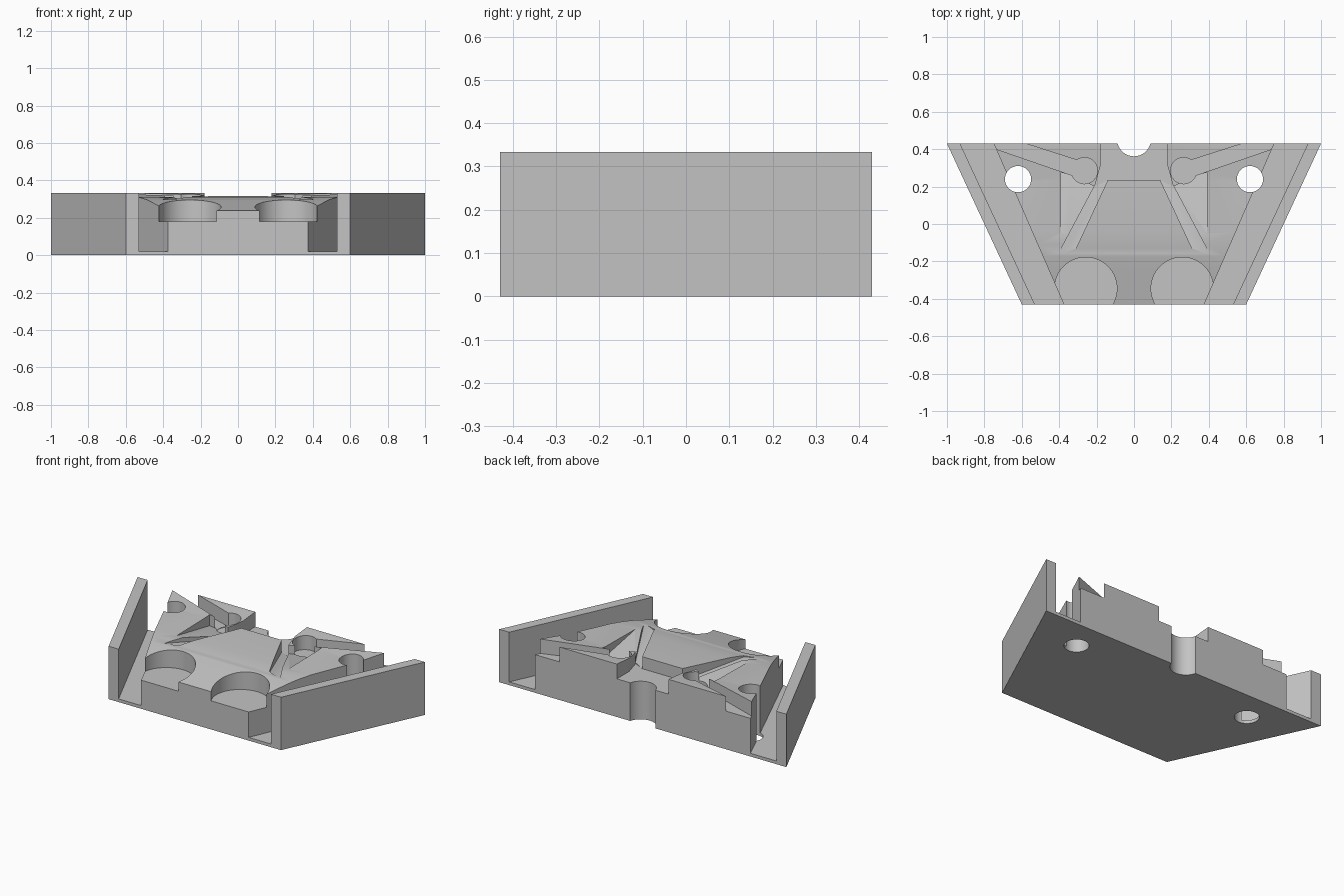
import bpy, bmesh, math

if "Cube" in bpy.data.objects:
    bpy.data.objects.remove(bpy.data.objects["Cube"])

H = 0.333      # overall height
HY = 0.43      # half depth
FLOOR = 0.02   # channel floor
GROOVE = 0.24  # groove floor

grey = bpy.data.materials.new("plain_grey")
grey.use_nodes = True
grey.diffuse_color = (0.55, 0.55, 0.55, 1)
grey.node_tree.nodes["Principled BSDF"].inputs["Base Color"].default_value = (0.55, 0.55, 0.55, 1)


def add_object(name, bm):
    bmesh.ops.recalc_face_normals(bm, faces=bm.faces)
    me = bpy.data.meshes.new(name)
    bm.to_mesh(me)
    bm.free()
    me.materials.append(grey)
    ob = bpy.data.objects.new(name, me)
    bpy.context.collection.objects.link(ob)
    return ob


def prism(name, pts, bottom, top):
    """Upright prism; bottom is a height or a linear function of y."""
    low = bottom if callable(bottom) else (lambda y: bottom)
    bm = bmesh.new()
    a = [bm.verts.new((x, y, low(y))) for x, y in pts]
    b = [bm.verts.new((x, y, top)) for x, y in pts]
    n = len(pts)
    bm.faces.new(a[::-1])
    bm.faces.new(b)
    for i in range(n):
        j = (i + 1) % n
        bm.faces.new((a[i], a[j], b[j], b[i]))
    return add_object(name, bm)


def disc(cx, cy, r, n=64):
    return [(cx + r * math.cos(2 * math.pi * i / n),
             cy + r * math.sin(2 * math.pi * i / n)) for i in range(n)]


# Trapezoid block
block = prism("wedge_block", [(-1, HY), (-0.6, -HY), (0.6, -HY), (1, HY)], 0, H)


def cut(cutter):
    m = block.modifiers.new("cut", 'BOOLEAN')
    m.operation = 'DIFFERENCE'
    m.solver = 'EXACT'
    m.object = cutter
    bpy.context.view_layer.objects.active = block
    bpy.ops.object.modifier_apply(modifier=m.name)
    bpy.data.objects.remove(cutter)


def cut_both(pts, bottom, top=0.6):
    for s in (1, -1):
        cut(prism("cutter", [(s * x, y) for x, y in pts], bottom, top))


# Side channels between the outer walls and the core
def outer(y):
    return 0.73 + 0.4 / 0.86 * y


def inner(y):
    return 0.5625 + 0.375 / 0.86 * y


cut_both([(outer(-0.5), -0.5), (outer(0.5), 0.5), (inner(0.5), 0.5), (inner(-0.5), -0.5)], FLOOR)

# Curved top of the core, falling towards the front
profile = [(-0.5, 0.221), (-0.43, 0.238), (-0.3, 0.268), (-0.23, 0.284), (-0.17, 0.297),
           (-0.11, 0.306), (-0.04, 0.312), (0.235, 0.316), (0.4, 0.331), (0.5, 0.34)]
bm = bmesh.new()
rings = []
for y, z in profile:
    w = inner(y) + 0.06
    rings.append([bm.verts.new(c) for c in ((-w, y, z), (w, y, z), (w, y, 0.6), (-w, y, 0.6))])
for p, q in zip(rings, rings[1:]):
    for i in range(4):
        j = (i + 1) % 4
        bm.faces.new((p[i], p[j], q[j], q[i]))
bm.faces.new(rings[0])
bm.faces.new(rings[-1])
cut(add_object("cutter", bm))

# Slanted grooves at the back and the recess between them
cut_both([(0.735, 0.40), (0.91, 0.46), (0.674, 0.46), (0.30, 0.34), (0.24, 0.30), (0.33, 0.26)], GROOVE)
cut(prism("cutter", [(-0.18, 0.5), (-0.18, 0.31), (-0.21, 0.2), (-0.14, 0.235),
                     (0.14, 0.235), (0.21, 0.2), (0.18, 0.31), (0.18, 0.5)], GROOVE, 0.6))
cut_both(disc(0.265, 0.285, 0.07), GROOVE - 0.003)

# Ramps rising towards the front beside the centre panel
cut_both([(0.39, 0.275), (0.33, 0.262), (0.21, 0.2), (0.40, -0.17), (0.39, -0.05)],
         lambda y: 0.25 + (0.27 - y) * 0.19)
cut_both([(0.14, 0.235), (0.31, -0.13), (0.41, -0.17), (0.21, 0.205)],
         lambda y: GROOVE + (0.235 - y) * 0.15)

# Round front pockets
cut_both(disc(0.258, -0.345, 0.167, 96), 0.18)

# Through holes and the half-round notch at the back
cut_both(disc(0.62, 0.24, 0.07), -0.1)
cut(prism("cutter", disc(0, 0.452, 0.09), -0.1, 0.6))

# Smooth the rounded walls and the curved top, keep edges sharp
bpy.ops.object.select_all(action='DESELECT')
block.select_set(True)
bpy.context.view_layer.objects.active = block
bpy.ops.object.shade_smooth_by_angle(angle=math.radians(20))
